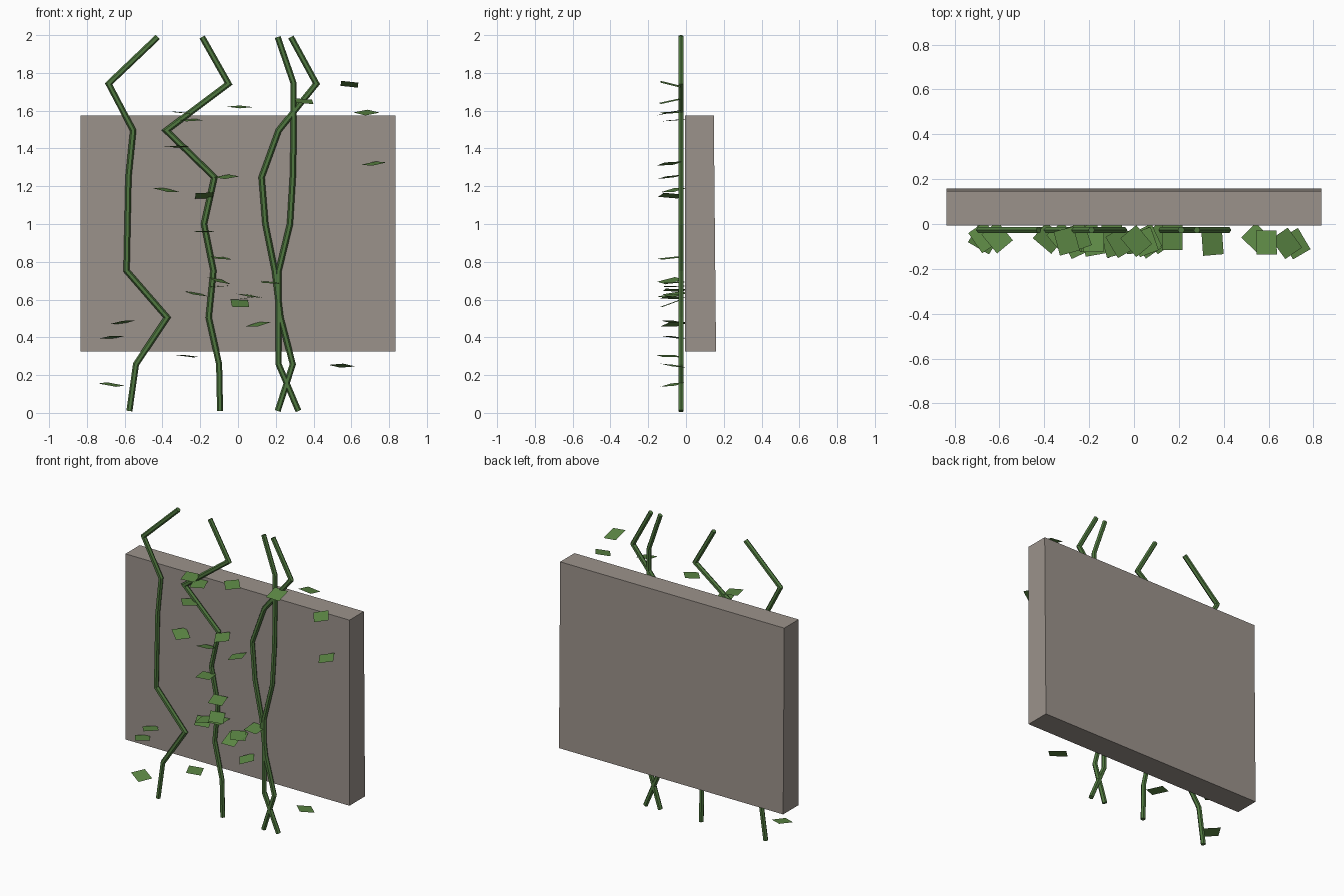
import bpy
import bmesh
import random
from math import radians, pi
from mathutils import Matrix, Vector

cube = bpy.data.objects.get("Cube")
if cube:
    bpy.data.objects.remove(cube, do_unlink=True)


def make_material(name, colour):
    mat = bpy.data.materials.new(name)
    mat.use_nodes = True
    mat.diffuse_color = (*colour, 1)
    shader = next(n for n in mat.node_tree.nodes if n.type == 'BSDF_PRINCIPLED')
    shader.inputs["Base Color"].default_value = (*colour, 1)
    return mat


stone = make_material("warm grey stone", (0.33, 0.29, 0.26))
stem_green = make_material("stem green", (0.08, 0.19, 0.05))
leaf_green = make_material("leaf green", (0.11, 0.25, 0.06))


def finish(name, bm, *materials):
    mesh = bpy.data.meshes.new(name)
    bm.to_mesh(mesh)
    bm.free()
    for mat in materials:
        mesh.materials.append(mat)
    obj = bpy.data.objects.new(name, mesh)
    bpy.context.collection.objects.link(obj)
    return obj


# Wall slab, slightly thicker at the foot
def build_wall():
    bm = bmesh.new()
    bmesh.ops.create_cube(bm, size=1)
    for v in bm.verts:
        top = v.co.z > 0
        back = (0.147 if top else 0.159) if v.co.y > 0 else -0.006
        v.co = (v.co.x * 1.67, back, 1.575 if top else 0.325)
    finish("stone_wall", bm, stone)


# Climbing stem: a hexagonal tube swept through evenly spaced heights
def build_stem(name, xs, radius=0.016, sides=6):
    bm = bmesh.new()
    points = [Vector((x, -0.027, 0.01 + 1.98 * i / (len(xs) - 1)))
              for i, x in enumerate(xs)]
    depth = Vector((0, 1, 0))
    rings = []
    for i, p in enumerate(points):
        before = (p - points[i - 1]).normalized() if i else None
        after = (points[i + 1] - p).normalized() if i + 1 < len(points) else None
        along = ((before or after) + (after or before)).normalized()
        across = depth.cross(along)
        stretch = 1 / max(along.dot(after or before), 0.5)   # mitred joints
        ring = []
        for k in range(sides):
            turn = Matrix.Rotation(2 * pi * k / sides, 3, 'Z') @ Vector((radius, 0, 0))
            ring.append(bm.verts.new(p + across * turn.x * stretch + depth * turn.y))
        rings.append(ring)
    for low, high in zip(rings, rings[1:]):
        for k in range(sides):
            n = (k + 1) % sides
            bm.faces.new((low[k], low[n], high[n], high[k]))
    bm.faces.new(rings[0])
    bm.faces.new(rings[-1])
    bmesh.ops.recalc_face_normals(bm, faces=bm.faces)
    finish(name, bm, stem_green)


# Leaf: one thin square card, turned, pitched towards the viewer and sloped
def build_leaf(name, x, z, yaw, pitch, slope, y):
    bm = bmesh.new()
    place = (Matrix.Translation((x, y, z))
             @ Matrix.Rotation(radians(-slope), 4, 'Y')
             @ Matrix.Rotation(radians(pitch), 4, 'X')
             @ Matrix.Rotation(radians(yaw), 4, 'Z')
             @ Matrix.Diagonal((0.092, 0.11, 1, 1)))
    bmesh.ops.create_grid(bm, x_segments=1, y_segments=1, size=0.5, matrix=place)
    finish(name, bm, leaf_green)


build_wall()

stems = {
    "left_hand_stem": (-.575, -.54, -.375, -.59, -.585, -.58, -.555, -.685, -.425),
    "middle_stem": (-.095, -.1, -.155, -.13, -.18, -.125, -.38, -.05, -.19),
    "straight_stem": (.32, .215, .215, .215, .275, .29, .295, .295, .21),
    "curved_stem": (.21, .29, .225, .195, .145, .125, .215, .415, .28),
}
for name, xs in stems.items():
    build_stem(name, xs)

# Scattered leaves: x, z, yaw, pitch, slope
leaves = [
    (.59, 1.74, 0, -14, -6), (.68, 1.59, 35, 12, 3), (.01, 1.62, 40, 6, 0),
    (.35, 1.65, 5, 12, -5), (.72, 1.32, 30, 8, 8), (-.3, 1.59, 15, 2, -5),
    (-.25, 1.55, 20, 5, 2), (-.32, 1.41, 40, -4, 0), (-.38, 1.18, 50, 8, -8),
    (-.06, 1.25, 30, 9, 5), (-.18, 1.15, 2, -16, 2), (.05, 1.15, 20, 0, 14),
    (-.18, .96, 10, -3, 0), (-.09, .82, 15, 5, -5), (-.1, .7, 30, 7, -14),
    (-.22, .63, 25, 5, -10), (-.2, .65, 10, 0, 8), (-.1, .67, 0, 1, 3),
    (.17, .69, 0, 4, -4), (.06, .62, 35, 4, -8), (.01, .58, 5, 20, -3),
    (.06, .61, 25, 1, 8), (.11, .47, 35, 9, 12), (-.61, .48, 40, -6, 7),
    (-.67, .4, 35, -6, 4), (-.26, .3, 25, -3, -6), (-.67, .15, 60, 8, -6),
    (.55, .25, 45, -9, -4),
]
rng = random.Random(4)
for i, leaf in enumerate(leaves, 1):
    build_leaf(f"leaf_{i}", *leaf, y=-0.07 + rng.uniform(-0.02, 0.015))
